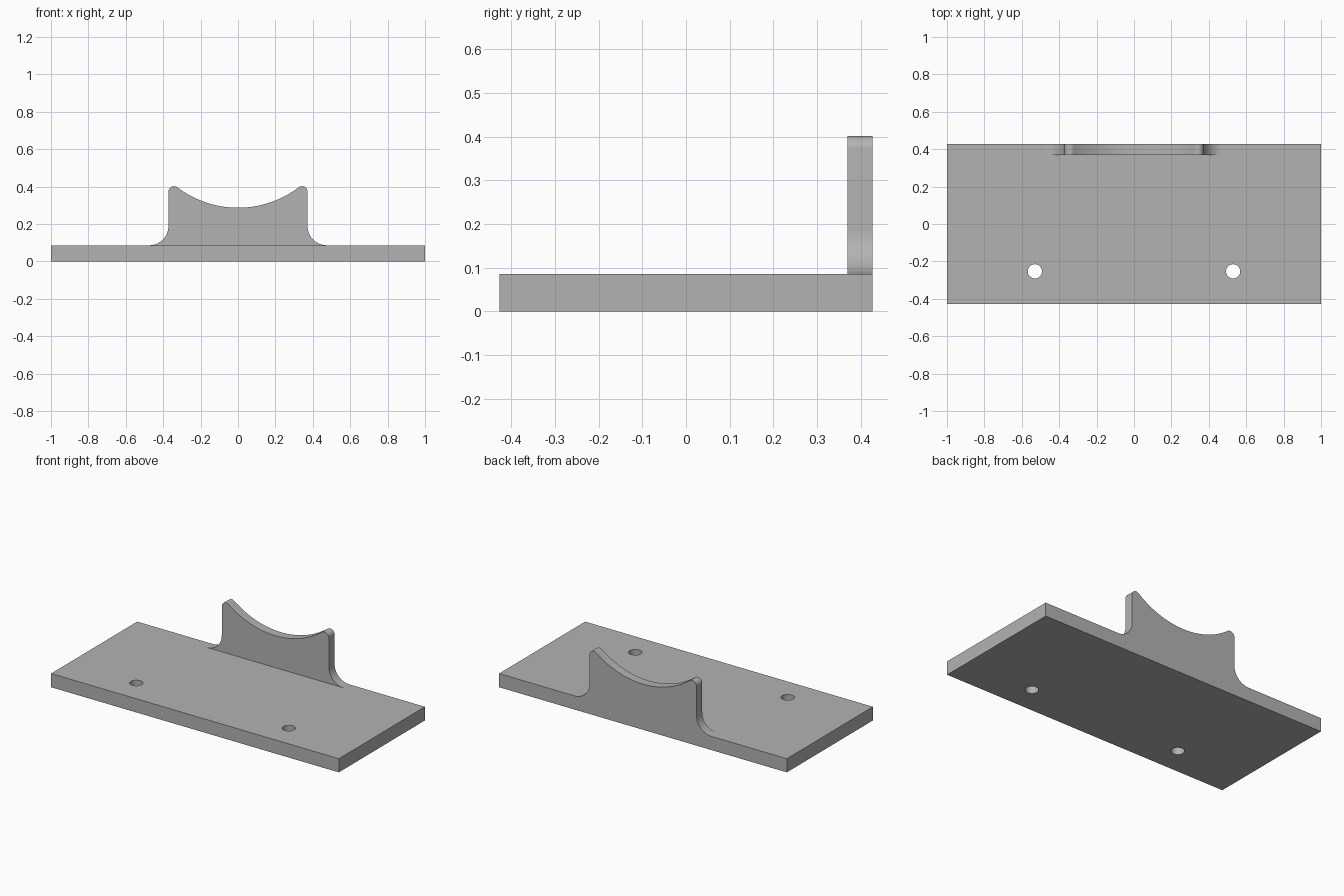
import bpy
import bmesh
from math import cos, sin, pi, radians, sqrt, atan2

if "Cube" in bpy.data.objects:
    bpy.data.objects.remove(bpy.data.objects["Cube"], do_unlink=True)

HALF_DEPTH = 0.427
PLATE_TOP = 0.086
CRADLE_FRONT = 0.37

grey = bpy.data.materials.new("light_grey")
grey.use_nodes = True
grey.diffuse_color = (0.45, 0.45, 0.45, 1)
grey.node_tree.nodes["Principled BSDF"].inputs["Base Color"].default_value = (0.45, 0.45, 0.45, 1)


def arc(cx, cz, r, start, end, steps):
    """Points on an arc, angles in radians."""
    angles = [start + (end - start) * i / steps for i in range(steps + 1)]
    return [(cx + r * cos(a), cz + r * sin(a)) for a in angles]


def extrude(name, points, offset):
    """Make a solid by sweeping a closed outline along an offset."""
    bm = bmesh.new()
    face = bm.faces.new([bm.verts.new(p) for p in points])
    swept = bmesh.ops.extrude_face_region(bm, geom=[face], use_keep_orig=True)
    moved = [v for v in swept["geom"] if isinstance(v, bmesh.types.BMVert)]
    bmesh.ops.translate(bm, verts=moved, vec=offset)
    bmesh.ops.recalc_face_normals(bm, faces=bm.faces)
    mesh = bpy.data.meshes.new(name)
    bm.to_mesh(mesh)
    bm.free()
    mesh.materials.append(grey)
    obj = bpy.data.objects.new(name, mesh)
    bpy.context.collection.objects.link(obj)
    return obj


def activate(obj):
    bpy.ops.object.select_all(action='DESELECT')
    obj.select_set(True)
    bpy.context.view_layer.objects.active = obj


# Base plate with two screw holes
corners = [(-1, -1), (1, -1), (1, 1), (-1, 1)]
plate = extrude("base_plate", [(x, y * HALF_DEPTH, 0) for x, y in corners], (0, 0, PLATE_TOP))
for side in (-1, 1):
    circle = arc(side * 0.53, -0.253, 0.038, 0, 2 * pi, 48)[:-1]
    cutter = extrude("hole_cutter", [(x, y, -0.1) for x, y in circle], (0, 0, 0.4))
    cutter.hide_render = True
    cut = plate.modifiers.new("screw_hole", 'BOOLEAN')
    cut.operation = 'DIFFERENCE'
    cut.solver = 'EXACT'
    cut.object = cutter
    activate(plate)
    bpy.ops.object.modifier_apply(modifier=cut.name)
    bpy.data.objects.remove(cutter, do_unlink=True)

# Upright cradle: foot fillet, rounded tip, then the concave saddle
side_x, fillet, tip = 0.372, 0.103, 0.03
tip_x, tip_z = side_x - tip, 0.372
saddle_low = 0.287
drop = saddle_low - tip_z
saddle = (tip_x ** 2 + drop ** 2 - tip ** 2) / (2 * (tip - drop))
saddle_z = saddle_low + saddle
tangent = atan2(saddle_z - tip_z, -tip_x)
right = arc(side_x + fillet, PLATE_TOP + fillet, fillet, radians(270), pi, 16)
right += arc(tip_x, tip_z, tip, 0, tangent, 12)
right += arc(0, saddle_z, saddle, tangent - pi, -pi / 2, 24)[1:]
outline = right + [(-x, z) for x, z in reversed(right[:-1])]
cradle = extrude("cradle_upright", [(x, CRADLE_FRONT, z) for x, z in outline],
                 (0, HALF_DEPTH - CRADLE_FRONT, 0))

# Smooth the curved walls, keep edges sharp
for obj in (plate, cradle):
    activate(obj)
    bpy.ops.object.shade_smooth_by_angle(angle=radians(30))
